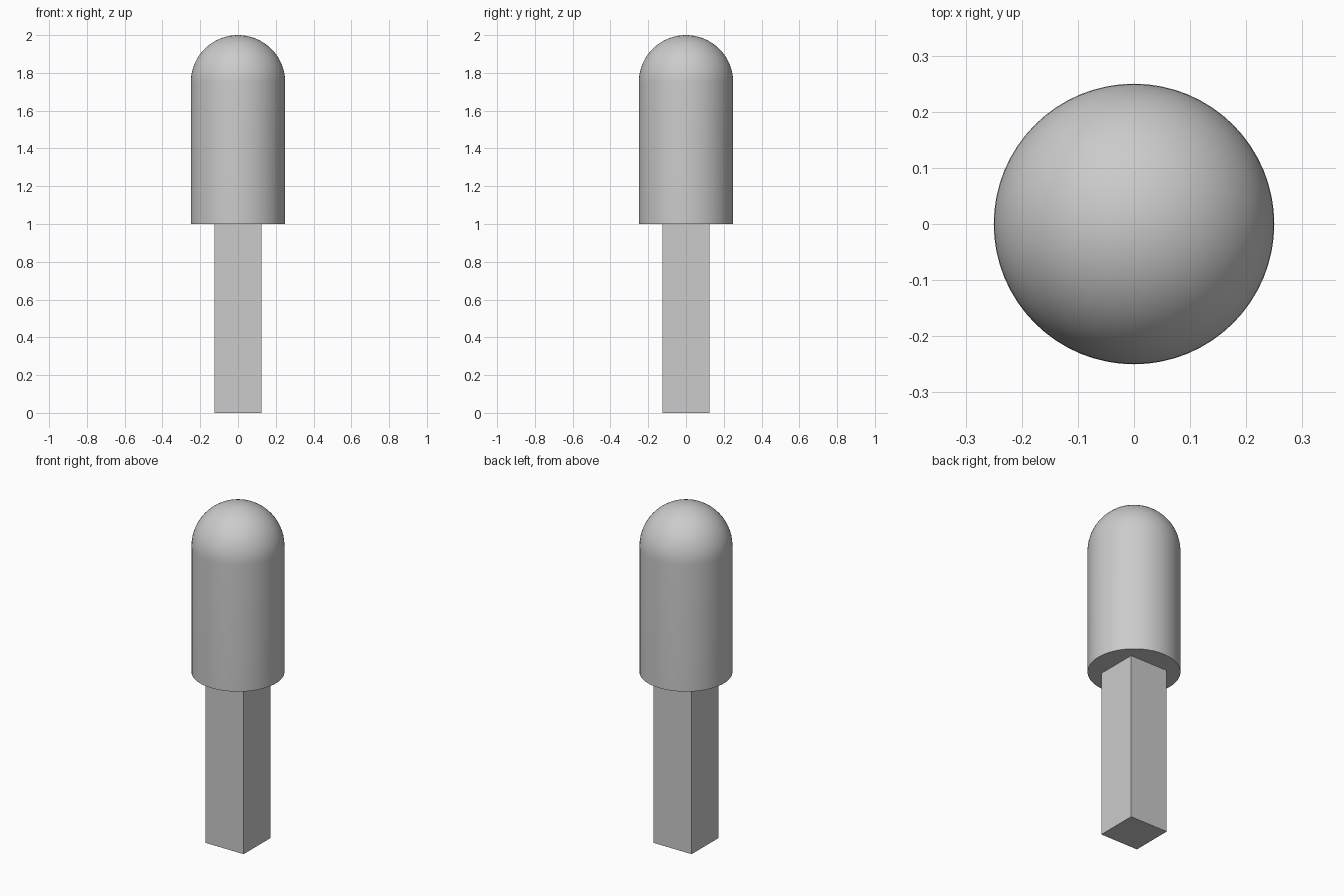
import bpy, bmesh, math
from mathutils import Matrix

cube = bpy.data.objects.get("Cube")
if cube:
    bpy.data.objects.remove(cube, do_unlink=True)

grey = bpy.data.materials.new("light grey")
grey.use_nodes = True
colour = (0.6, 0.6, 0.6, 1)
grey.diffuse_color = colour
grey.node_tree.nodes["Principled BSDF"].inputs["Base Color"].default_value = colour

RADIUS, STICK_WIDTH, SHOULDER, TOP = 0.25, 0.25, 1.0, 2.0
SIDES, RINGS = 64, 16


def add_object(name, bm):
    mesh = bpy.data.meshes.new(name)
    bmesh.ops.recalc_face_normals(bm, faces=bm.faces)
    bm.to_mesh(mesh)
    bm.free()
    mesh.materials.append(grey)
    obj = bpy.data.objects.new(name, mesh)
    bpy.context.collection.objects.link(obj)
    return obj


# Square stick
bm = bmesh.new()
size = Matrix.Diagonal((STICK_WIDTH, STICK_WIDTH, SHOULDER, 1))
bmesh.ops.create_cube(bm, size=1, matrix=Matrix.Translation((0, 0, SHOULDER / 2)) @ size)
add_object("stick", bm)

# Round body with a domed top, turned from one profile
bm = bmesh.new()
profile = [(0, 0, SHOULDER), (RADIUS, 0, SHOULDER)]
for i in range(RINGS + 1):
    a = math.pi / 2 * i / RINGS
    profile.append((RADIUS * math.cos(a), 0, TOP - RADIUS + RADIUS * math.sin(a)))
verts = [bm.verts.new(p) for p in profile]
edges = [bm.edges.new(pair) for pair in zip(verts, verts[1:])]
bmesh.ops.spin(bm, geom=verts + edges, cent=(0, 0, 0), axis=(0, 0, 1),
               angle=math.tau, steps=SIDES, use_duplicate=False)
bmesh.ops.remove_doubles(bm, verts=bm.verts, dist=0.0001)
body = add_object("domed_body", bm)

# Smooth the curved surface, keep the bottom rim sharp
bpy.ops.object.select_all(action="DESELECT")
body.select_set(True)
bpy.context.view_layer.objects.active = body
bpy.ops.object.shade_smooth_by_angle(angle=math.radians(30))
